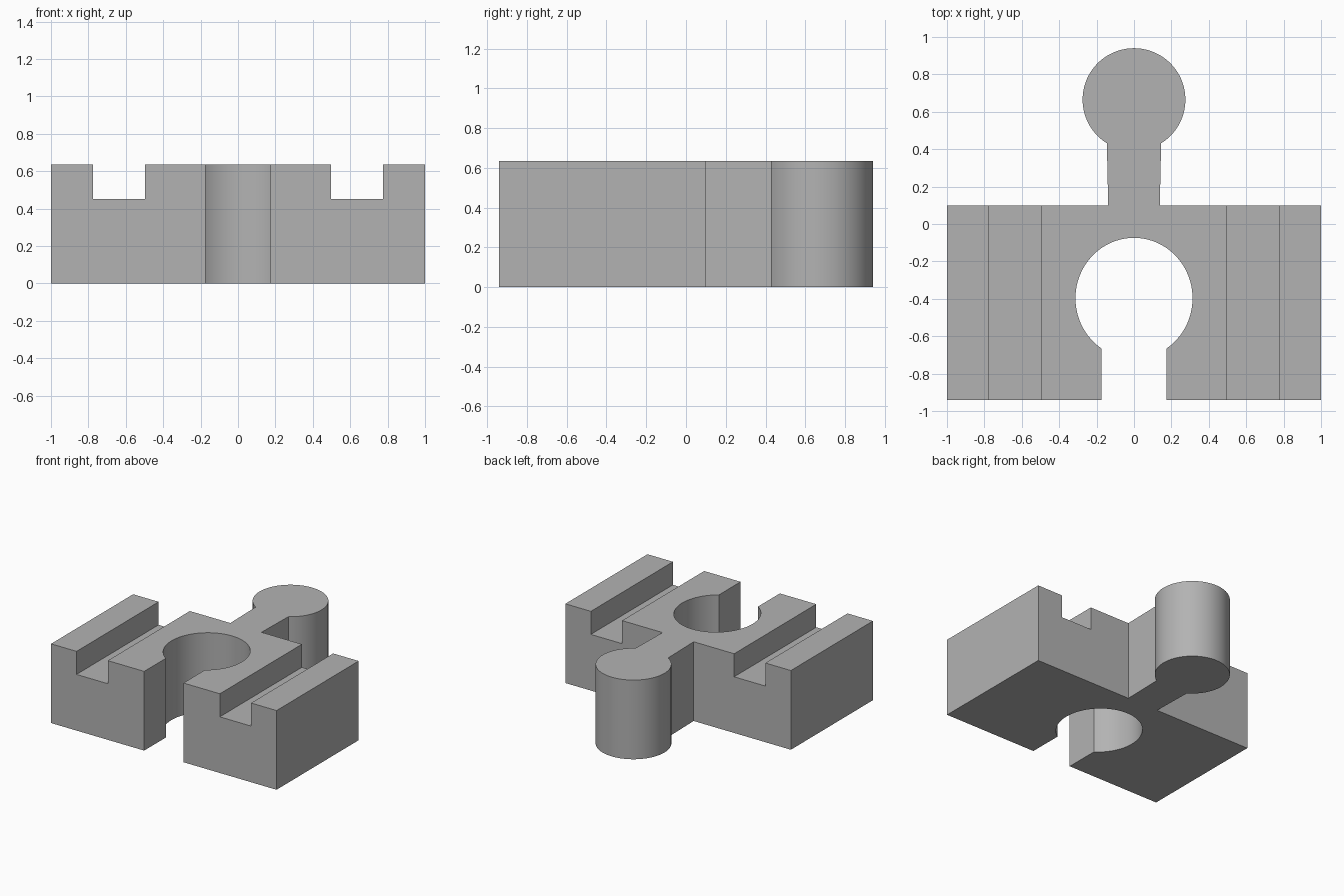
import bpy
import bmesh
from math import asin, cos, sin, pi, radians

if "Cube" in bpy.data.objects:
    bpy.data.objects.remove(bpy.data.objects["Cube"], do_unlink=True)

HEIGHT = 0.635
FRONT, BACK = -0.94, 0.10
SLOT = 0.174                  # half width of the socket slot
NECK_BASE, NECK_TIP = 0.138, 0.145

grey = bpy.data.materials.new("plain grey")
grey.use_nodes = True
grey.diffuse_color = (0.45, 0.45, 0.45, 1)
grey.node_tree.nodes["Principled BSDF"].inputs["Base Color"].default_value = grey.diffuse_color


def arc(cy, rx, ry, opening, steps=64):
    """Arc from the right of a downward opening, over the top, to its left."""
    gap = asin(opening / rx)
    start, sweep = gap - pi / 2, 2 * pi - 2 * gap
    return [(rx * cos(start + sweep * i / steps),
             cy + ry * sin(start + sweep * i / steps)) for i in range(steps + 1)]


def prism(name, outline, z0, z1):
    """Extrude a closed xy outline from z0 up to z1."""
    bm = bmesh.new()
    face = bm.faces.new([bm.verts.new((x, y, z0)) for x, y in outline])
    top = bmesh.ops.extrude_face_region(bm, geom=[face])["geom"]
    bmesh.ops.translate(bm, vec=(0, 0, z1 - z0),
                        verts=[v for v in top if isinstance(v, bmesh.types.BMVert)])
    bmesh.ops.recalc_face_normals(bm, faces=bm.faces)
    mesh = bpy.data.meshes.new(name)
    bm.to_mesh(mesh)
    bm.free()
    mesh.materials.append(grey)
    obj = bpy.data.objects.new(name, mesh)
    bpy.context.collection.objects.link(obj)
    return obj


# Track block: body, neck and round knob, with a round socket open to the front
knob = arc(0.665, 0.275, 0.275, NECK_TIP)
socket = arc(-0.397, 0.313, 0.323, SLOT)
outline = ([(SLOT, FRONT), (1, FRONT), (1, BACK), (NECK_BASE, BACK)] + knob
           + [(-NECK_BASE, BACK), (-1, BACK), (-1, FRONT), (-SLOT, FRONT)]
           + socket[::-1])
block = prism("track_block", outline, 0, HEIGHT)

# Wheel grooves along the top
for side, name in ((1, "left_groove_cutter"), (-1, "right_groove_cutter")):
    xs = (side * 0.497, side * 0.774)
    cutter = prism(name, [(xs[0], -1.1), (xs[1], -1.1), (xs[1], 0.3), (xs[0], 0.3)], 0.45, 0.8)
    cut = block.modifiers.new(name, "BOOLEAN")
    cut.operation = "DIFFERENCE"
    cut.solver = "EXACT"
    cut.object = cutter
    bpy.context.view_layer.objects.active = block
    bpy.ops.object.modifier_apply(modifier=name)
    bpy.data.objects.remove(cutter, do_unlink=True)

# Smooth the round walls, keep the corners crisp
bpy.ops.object.select_all(action="DESELECT")
block.select_set(True)
bpy.context.view_layer.objects.active = block
bpy.ops.object.shade_smooth_by_angle(angle=radians(25))
